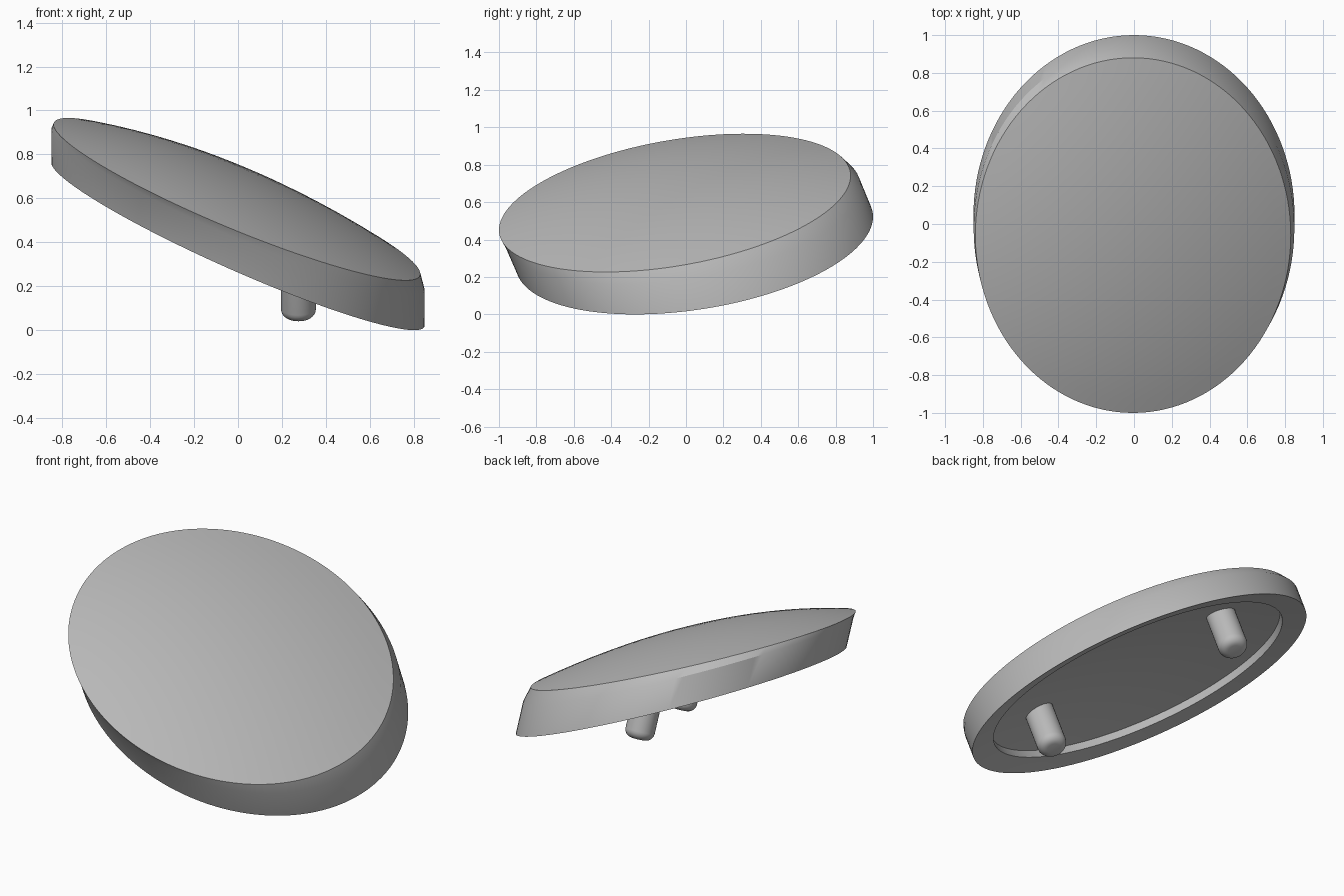
import bpy, bmesh, math
from mathutils import Vector

cube = bpy.data.objects.get("Cube")
if cube:
    bpy.data.objects.remove(cube, do_unlink=True)

# Single grey material
grey = bpy.data.materials.new("plain_grey")
grey.use_nodes = True
colour = (0.5, 0.5, 0.5, 1)
grey.diffuse_color = colour
grey.node_tree.nodes["Principled BSDF"].inputs["Base Color"].default_value = colour

AXIS = Vector((0, -0.39, 0.92)).normalized()
SIDES = 128
STEPS = 12
DOME = 0.125


def ring(bm, centre, shape, scale=1, depth=0):
    """Tilted ellipse on a dome; sx and sy are its rise at the +x and +y ends."""
    rx, ry, sx, sy = shape
    lifted = Vector(centre) + AXIS * (depth + DOME * (1 - scale * scale))
    verts = []
    for i in range(SIDES):
        a = 2 * math.pi * i / SIDES
        c, s = scale * math.cos(a), scale * math.sin(a)
        verts.append(bm.verts.new(lifted + Vector((rx * c, ry * s, sx * c + sy * s))))
    return verts


def bridge(bm, lower, upper):
    for i in range(SIDES):
        j = (i + 1) % SIDES
        bm.faces.new((lower[i], lower[j], upper[j], upper[i]))


def close(bm, loop, centre, depth=0):
    peak = bm.verts.new(centre + AXIS * (depth + DOME))
    for i in range(SIDES):
        bm.faces.new((loop[i], loop[(i + 1) % SIDES], peak))


def finish(bm, name):
    bmesh.ops.recalc_face_normals(bm, faces=bm.faces)
    mesh = bpy.data.meshes.new(name)
    bm.to_mesh(mesh)
    bm.free()
    mesh.materials.append(grey)
    obj = bpy.data.objects.new(name, mesh)
    bpy.context.collection.objects.link(obj)
    bpy.ops.object.select_all(action="DESELECT")
    obj.select_set(True)
    bpy.context.view_layer.objects.active = obj
    bpy.ops.object.shade_smooth_by_angle(angle=math.radians(32))
    return obj


# Domed cap with a slanted wall and a hollow, curved underside
base = Vector((0, 0.045, 0.392))
base_shape = (0.85, 0.955, -0.37, 0.13)
middle = Vector((0, -0.022, 0.55))
middle_shape = (0.849, 0.955, -0.365, 0.135)
top = Vector((-0.005, -0.06, 0.596))
top_shape = (0.835, 0.94, -0.34, 0.145)
lip = 0.865
recess = 0.055

bm = bmesh.new()
rings = [ring(bm, base, base_shape, lip * k / STEPS, recess) for k in range(1, STEPS + 1)]
rings += [ring(bm, base, base_shape, r) for r in (lip, 0.93, 1)]
rings.append(ring(bm, middle, middle_shape))
rings += [ring(bm, top, top_shape, k / STEPS) for k in range(STEPS, 0, -1)]
for lower, upper in zip(rings, rings[1:]):
    bridge(bm, lower, upper)
close(bm, rings[0], base, recess)
close(bm, rings[-1], top)
finish(bm, "domed_cap")


# Two round-tipped pins under the cap
def pin(name, tip):
    radius, length, fillet = 0.08, 0.34, 0.045
    bm = bmesh.new()
    bmesh.ops.create_cone(bm, cap_ends=True, segments=32, radius1=radius,
                          radius2=radius, depth=length)
    rim = [e for e in bm.edges if all(v.co.z < 0 for v in e.verts)]
    bmesh.ops.bevel(bm, geom=rim, offset=fillet, segments=6, profile=0.5,
                    affect="EDGES")
    obj = finish(bm, name)
    obj.rotation_euler = AXIS.to_track_quat("Z", "Y").to_euler()
    obj.location = Vector(tip) + AXIS * length / 2


pin("front_pin", (0.275, -0.342, 0.057))
pin("back_pin", (-0.15, 0.66, 0.38))
